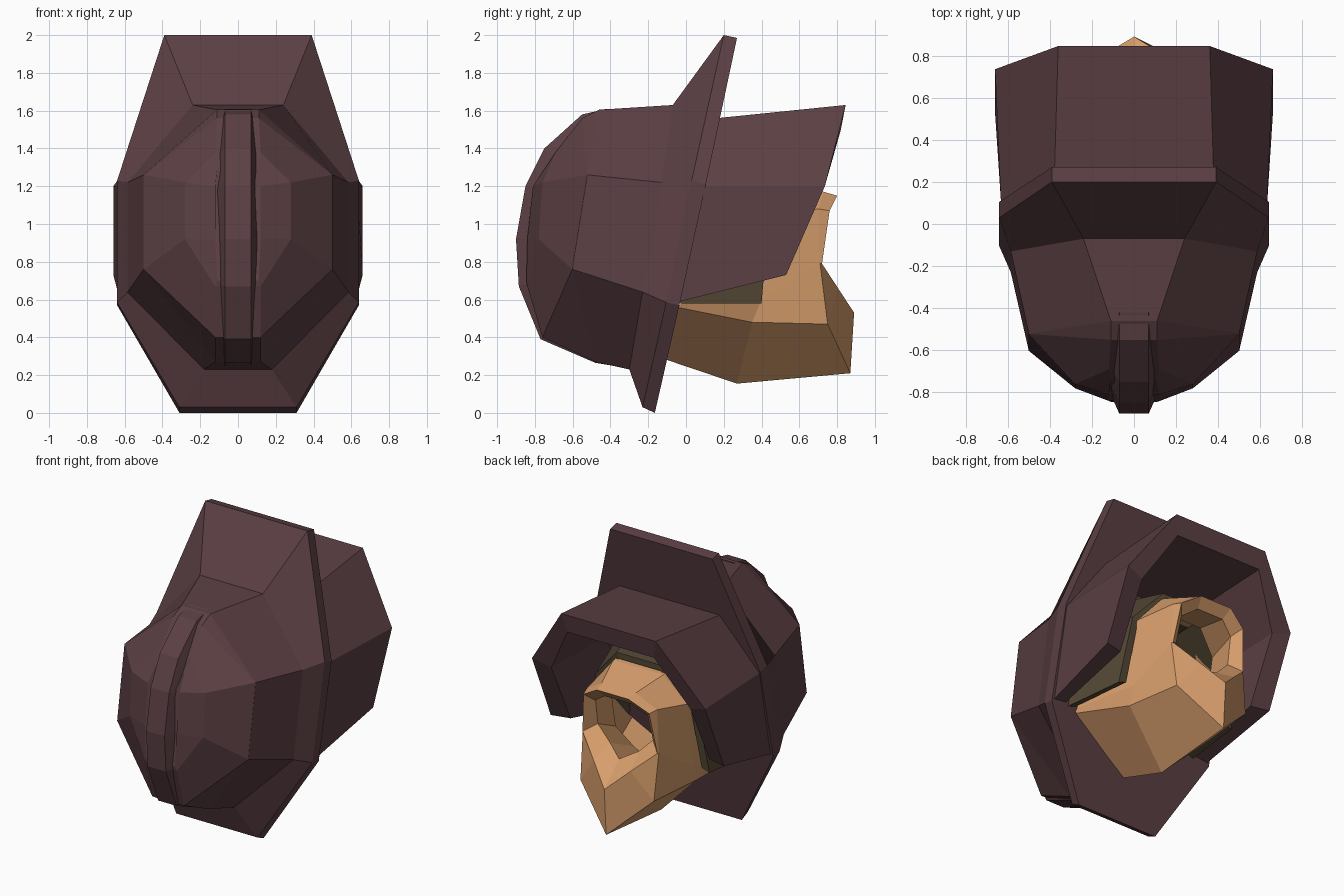
import bpy, bmesh


def material(name, rgb):
    m = bpy.data.materials.new(name)
    m.diffuse_color = (*rgb, 1)
    return m


cloth = material("dark_plum", (0.105, 0.050, 0.057))
tan = material("tan", (0.68, 0.34, 0.15))
olive = material("dark_olive", (0.085, 0.062, 0.035))


def loft(name, halves, mat, closed=True, cap_start=False, cap_end=False, wrap=False):
    """Skin half-sections (top to bottom, x >= 0), mirrored into full rings."""
    bm = bmesh.new()
    rings = []
    for half in halves:
        left = [(-x, y, z) for x, y, z in half if x > 0]
        # closed rings run down the right and up the left; arches run left, top, right
        pts = half + left[::-1] if closed else left[::-1] + half
        rings.append([bm.verts.new(p) for p in pts])
    n = len(rings[0])
    pairs = list(zip(rings, rings[1:]))
    if wrap:
        pairs.append((rings[-1], rings[0]))
    for a, b in pairs:
        for i in range(n if closed else n - 1):
            j = (i + 1) % n
            bm.faces.new((a[i], a[j], b[j], b[i]))
    if cap_start:
        bm.faces.new(rings[0])
    if cap_end:
        bm.faces.new(rings[-1])
    if wrap and not closed:
        for i in (0, n - 1):
            bm.faces.new([r[i] for r in rings])
    bmesh.ops.recalc_face_normals(bm, faces=bm.faces[:])
    me = bpy.data.meshes.new(name)
    bm.to_mesh(me)
    bm.free()
    me.materials.append(mat)
    ob = bpy.data.objects.new(name, me)
    bpy.context.collection.objects.link(ob)
    return ob


# Tilted hexagonal brim plate flowing into the faceted dome
loft("brim_and_dome", [
    [(.39, .27, 1.985), (.64, .105, 1.21), (.64, -.035, .57), (.31, -.165, 0)],
    [(.39, .20, 2.0), (.64, .03, 1.23), (.64, -.105, .585), (.31, -.23, .03)],
    [(.24, -.07, 1.63), (.585, -.13, 1.22), (.585, -.23, .64), (.18, -.30, .23)],
    [(.11, -.46, 1.605), (.50, -.52, 1.26), (.50, -.60, .76), (.12, -.48, .27)],
    [(.11, -.55, 1.56), (.50, -.522, 1.26), (.50, -.602, .76), (.12, -.76, .40)],
    [(.12, -.69, 1.38), (.28, -.76, 1.22), (.28, -.78, .92), (.12, -.84, .67)],
    [(.11, -.74, 1.30), (.12, -.81, 1.20), (.12, -.84, .92), (.11, -.845, .70)],
], cloth, cap_start=True, cap_end=True)

# Raised crest running over the middle of the dome: (y, z, base y, base z)
crest = [(-.42, 1.61, -.42, 1.50), (-.55, 1.58, -.50, 1.48), (-.75, 1.40, -.66, 1.34),
         (-.85, 1.20, -.76, 1.18), (-.90, .92, -.80, .92), (-.885, .67, -.80, .69),
         (-.77, .39, -.70, .47), (-.48, .265, -.46, .35), (-.30, .235, -.30, .32)]
loft("crest", [[(.07, y, z), (.115, by, bz)] for y, z, by, bz in crest],
     cloth, cap_start=True, cap_end=True)

# Thick hood arch behind the brim, open below
loft("hood", [
    [(.38, .16, 1.56), (.63, .06, 1.20), (.62, -.07, .58)],
    [(.36, .845, 1.63), (.66, .735, 1.20), (.66, .53, .73)],
    [(.33, .82, 1.50), (.53, .71, 1.16), (.53, .50, .73)],
    [(.30, .16, 1.44), (.53, .06, 1.14), (.53, -.07, .59)],
], cloth, closed=False, wrap=True)

# Dark lining between hood and face cover
loft("lining", [
    [(.26, .12, 1.34), (.51, .06, 1.08), (.51, -.05, .58)],
    [(.18, .50, 1.28), (.38, .44, 1.06), (.46, .40, .58)],
    [(.16, .50, 1.24), (.34, .44, 1.03), (.40, .40, .60)],
    [(.22, .12, 1.28), (.45, .06, 1.04), (.45, -.05, .60)],
], olive, closed=False, wrap=True)

# Tan face cover with pointed chin and an open front
loft("face_cover", [
    [(.20, .30, 1.26), (.42, .15, 1.02), (.45, -.02, .58), (.44, -.05, .56), (0, -.10, .28)],
    [(.19, .52, 1.23), (.34, .47, 1.05), (.34, .40, .60), (.33, .35, .48), (0, .27, .155)],
    [(.13, .73, 1.17), (.27, .70, 1.08), (.29, .71, .79), (.28, .75, .47), (0, .87, .21)],
    [(.12, .80, 1.15), (.25, .76, 1.07), (.285, .72, .79), (.14, .805, .66), (0, .89, .53)],
    [(.10, .74, 1.09), (.20, .70, 1.02), (.21, .66, .84), (.11, .67, .74), (0, .73, .68)],
    [(.12, .50, 1.14), (.26, .45, 1.00), (.27, .38, .70), (.15, .35, .58), (0, .35, .50)],
], tan)
